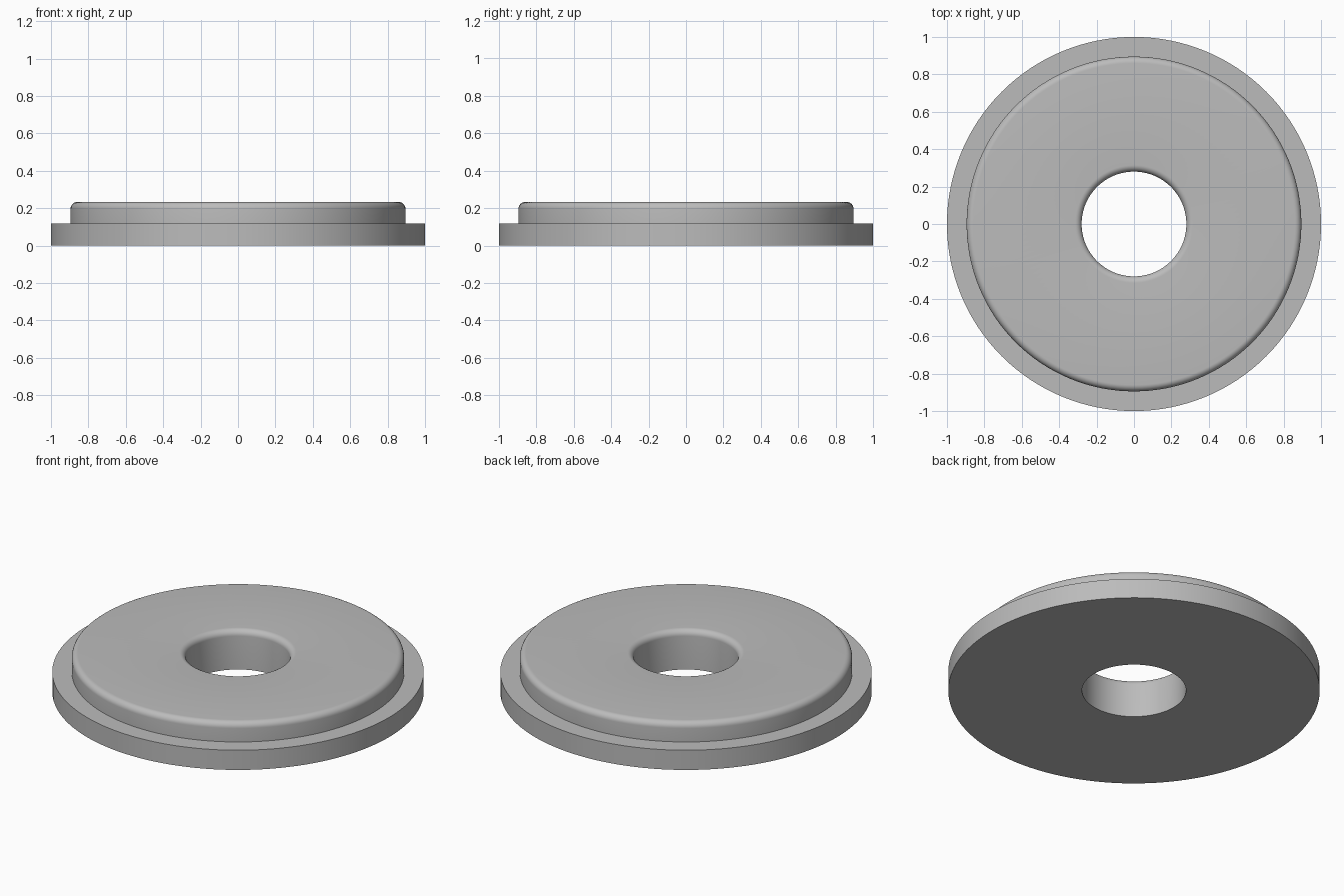
import bpy
import bmesh
from math import pi, sin, cos, radians
from mathutils import Vector, Matrix

cube = bpy.data.objects.get("Cube")
if cube:
    bpy.data.objects.remove(cube, do_unlink=True)

# Ring dimensions
HOLE, STEP, RIM = 0.28, 0.895, 1.0
STEP_Z, TOP_Z = 0.117, 0.233
FILLET = 0.035
SIDES, ARC = 128, 8

grey = bpy.data.materials.new("plain_grey")
grey.use_nodes = True
colour = (0.5, 0.5, 0.5, 1)
grey.diffuse_color = colour
grey.node_tree.nodes["Principled BSDF"].inputs["Base Color"].default_value = colour


def fillet(radius, start, end):
    """Quarter-round points about a centre just below the top face."""
    for i in range(ARC + 1):
        a = start + (end - start) * i / ARC
        yield radius + FILLET * cos(a), TOP_Z - FILLET + FILLET * sin(a)


# Cross-section: base flange, raised disc and rounded hole edge
profile = [(HOLE, 0), (RIM, 0), (RIM, STEP_Z), (STEP, STEP_Z)]
profile += fillet(STEP - FILLET, 0, pi / 2)
profile += fillet(HOLE + FILLET, pi / 2, pi)

# Revolve the closed cross-section around the vertical axis
bm = bmesh.new()
rings = []
for s in range(SIDES):
    turn = Matrix.Rotation(2 * pi * s / SIDES, 3, 'Z')
    rings.append([bm.verts.new(turn @ Vector((r, 0, z))) for r, z in profile])
n = len(profile)
for s in range(SIDES):
    a, b = rings[s], rings[(s + 1) % SIDES]
    for i in range(n):
        j = (i + 1) % n
        bm.faces.new((a[i], b[i], b[j], a[j]))
bmesh.ops.recalc_face_normals(bm, faces=bm.faces)

mesh = bpy.data.meshes.new("stepped_ring")
bm.to_mesh(mesh)
bm.free()
mesh.materials.append(grey)
ring = bpy.data.objects.new("stepped_ring", mesh)
bpy.context.collection.objects.link(ring)

# Smooth rounds, crisp step edges
bpy.context.view_layer.objects.active = ring
ring.select_set(True)
bpy.ops.object.shade_smooth_by_angle(angle=radians(30))
